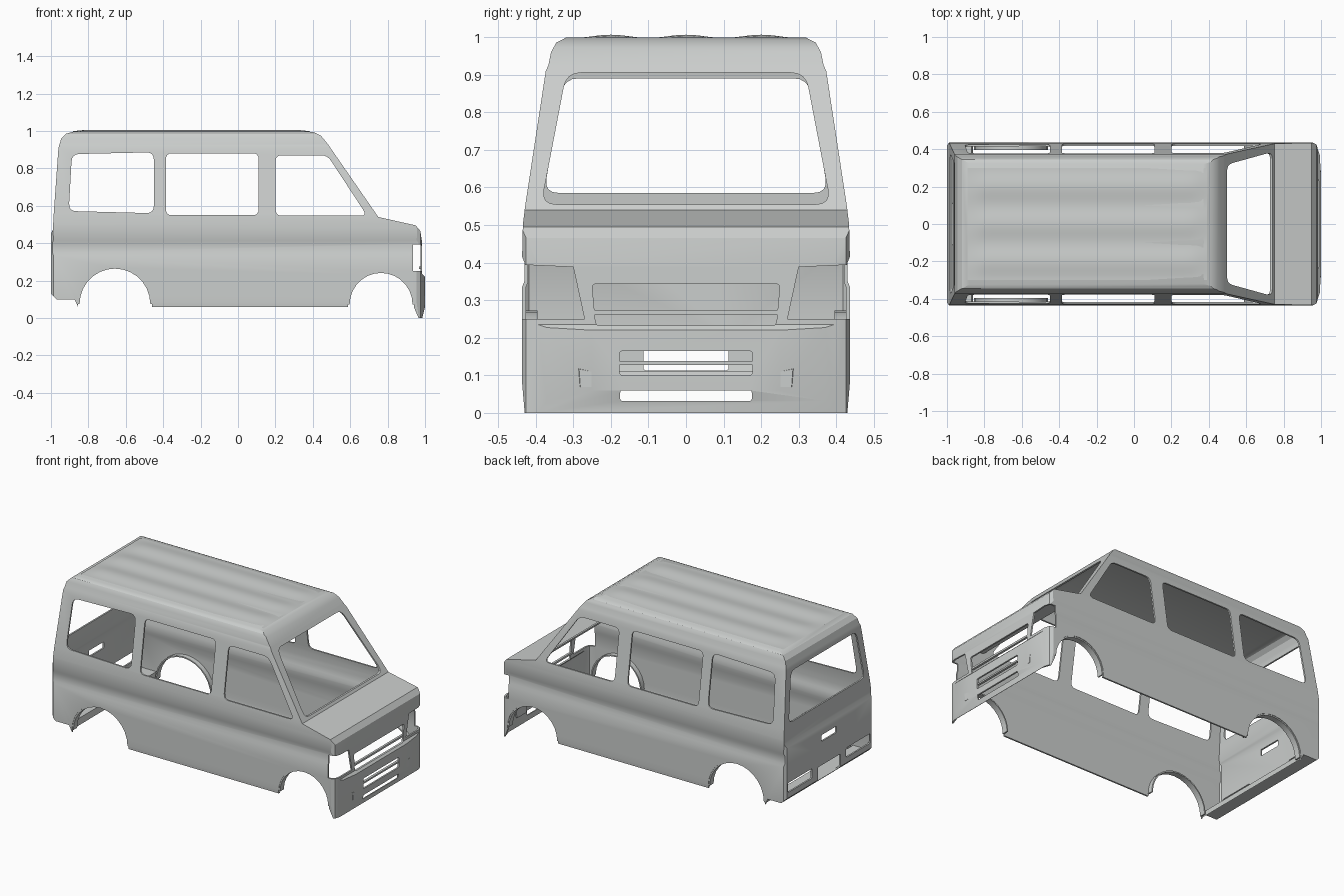
import bpy, bmesh, math
from mathutils import Vector

cube = bpy.data.objects.get("Cube")
if cube:
    bpy.data.objects.remove(cube, do_unlink=True)

paint = bpy.data.materials.new("light_grey_paint")
paint.use_nodes = True
GREY = (0.6, 0.62, 0.61, 1)
paint.diffuse_color = GREY
paint.node_tree.nodes["Principled BSDF"].inputs["Base Color"].default_value = GREY


def finish(name, bm):
    bmesh.ops.recalc_face_normals(bm, faces=bm.faces)
    mesh = bpy.data.meshes.new(name)
    bm.to_mesh(mesh)
    bm.free()
    mesh.materials.append(paint)
    ob = bpy.data.objects.new(name, mesh)
    bpy.context.collection.objects.link(ob)
    return ob


def prism(name, pts, axis, lo, hi):
    """Extrude a 2D outline along one axis."""
    place = {"x": lambda a, b, t: (t, a, b),
             "y": lambda a, b, t: (a, t, b),
             "z": lambda a, b, t: (a, b, t)}[axis]
    bm = bmesh.new()
    ends = [[bm.verts.new(place(a, b, t)) for a, b in pts] for t in (lo, hi)]
    bm.faces.new(ends[0])
    bm.faces.new(ends[1])
    n = len(pts)
    for i in range(n):
        j = (i + 1) % n
        bm.faces.new((ends[0][i], ends[0][j], ends[1][j], ends[1][i]))
    return finish(name, bm)


def rounded(pts, r):
    """Replace each corner with a short curve."""
    out = []
    for i, p in enumerate(pts):
        p = Vector(p)
        a, b = Vector(pts[i - 1]) - p, Vector(pts[(i + 1) % len(pts)]) - p
        a, b = a.normalized() * r, b.normalized() * r
        for k in range(5):
            t = k / 4
            out.append(tuple(p + a * (1 - t) ** 2 + b * t ** 2))
    return out


def inset(pts, d):
    """Move every edge of an outline inward by d."""
    n = len(pts)
    v = [Vector(p) for p in pts]
    area = sum(v[i - 1].x * v[i].y - v[i].x * v[i - 1].y for i in range(n))
    s = 1 if area > 0 else -1
    out = []
    for i in range(n):
        e, f = (v[i] - v[i - 1]).normalized(), (v[(i + 1) % n] - v[i]).normalized()
        m, k = Vector((-e.y, e.x)) * s, Vector((-f.y, f.x)) * s
        out.append(tuple(v[i] + (m + k) * d / max(1 + m.dot(k), 0.4)))
    return out


def mirrored(half):
    return half + [(-a, b) for a, b in reversed(half)]


def boolean(ob, tool, op):
    mod = ob.modifiers.new(op, "BOOLEAN")
    mod.operation, mod.solver, mod.object = op, "EXACT", tool
    bpy.context.view_layer.objects.active = ob
    bpy.ops.object.modifier_apply(modifier=mod.name)
    bpy.data.objects.remove(tool, do_unlink=True)


# Outlines of the body: side, cross-section and plan
side = [(-.97, .1), (-.875, .1), (-.855, .059), (.94, .059), (.965, 0), (.985, 0),
        (1, .06), (1, .22), (.985, .235), (.985, .4), (.975, .465), (.95, .495),
        (.75, .54), (.48, .93), (.445, .973), (.41, .992), (.37, .998),
        (-.88, .996), (-.92, .985), (-.945, .96), (-.96, .91), (-.985, .56),
        (-.99, .47), (-1, .45), (-1, .13)]
section = mirrored([(.425, -.05), (.436, .08), (.436, .335), (.43, .35), (.43, .4),
                    (.436, .415), (.434, .5), (.428, .55), (.373, .91), (.366, .925),
                    (.359, .96), (.345, .985), (.32, .998)])
plan = [(x, y) for x, y in [(-1.01, .41), (-.975, .45), (.93, .45), (.975, .425),
                            (.993, .37), (1.003, .2)]]
plan += [(x, -y) for x, y in reversed(plan)]


def hull(name, prof, sec, pln):
    ob = prism(name, prof, "y", -.6, .6)
    boolean(ob, prism("cross_section", sec, "x", -1.2, 1.2), "INTERSECT")
    boolean(ob, prism("plan", pln, "z", -.5, 1.5), "INTERSECT")
    return ob


# Hollow body shell, open underneath
T = .01
inner_side = [(q[0], q[1] - (.06 if p[1] < .06 else 0))
              for p, q in zip(side, inset(side, T))]
body = hull("body_shell", side, section, plan)
boolean(body, hull("hollow", inner_side, inset(section, T), inset(plan, T)), "DIFFERENCE")


def cut(pts, axis, lo, hi, r=0):
    boolean(body, prism("cutter", rounded(pts, r) if r else pts, axis, lo, hi), "DIFFERENCE")


def box(a, b, c, d):
    return [(a, c), (b, c), (b, d), (a, d)]


# Side windows
cut([(-.905, .572), (-.45, .56), (-.45, .886), (-.888, .876)], "y", -.6, .6, .04)
cut(box(-.385, .11, .55, .88), "y", -.6, .6, .03)
cut([(.2, .547), (.69, .547), (.478, .87), (.2, .87)], "y", -.6, .6, .035)

# Windscreen and rear window
cut(mirrored([(.385, .555), (.318, .905)]), "x", .3, .95, .04)
cut(mirrored([(.378, .585), (.325, .89)]), "x", -1.1, -.8, .04)

# Wheel arches with inner lips
for label, cx, cz, r in (("rear", -.658, .075, .197), ("front", .765, .073, .176)):
    ring = [(math.cos(math.pi * k / 14), math.sin(math.pi * k / 14)) for k in range(15)]
    arc = [(cx + r * c, cz + r * s) for c, s in ring]
    cut([(cx + r, -.2)] + arc + [(cx - r, -.2)], "y", -.6, .6)
    lip = arc + [(cx + (r - .008) * c, cz + (r - .008) * s) for c, s in reversed(ring)]
    for name, y in (("left", .395), ("right", -.433)):
        prism(f"{label}_arch_lip_{name}", lip, "y", y, y + .038)

# Headlight and tail light openings
for s in (1, -1):
    lamp = [(.27, .25), (.5, .25), (.5, .397), (.3, .388)]
    cut([(a * s, b) for a, b in lamp], "x", .935, 1.1)
    cut(box(.17 * s, .41 * s, .165, .225), "x", -1.1, -.93, .012)

# Grille, bumper and rear plate openings
cut(mirrored([(.24, .232), (.25, .343)]), "x", .9, 1.1, .012)
cut(box(-.177, .177, .1, .165), "x", .9, 1.1, .01)
cut(box(-.175, .175, .032, .06), "x", .9, 1.1, .006)
cut(box(-.113, .113, .113, .21), "x", -1.1, -.93, .008)
cut(box(-.075, .075, .36, .4), "x", -1.1, -.9, .006)

# Slats across the openings
prism("grille_slat", box(-.25, .25, .262, .274), "x", .968, .982)
prism("bumper_slat", box(-.18, .18, .128, .138), "x", .982, .997)

# Tapered fog lamp pods on the bumper
for name, s in (("left", 1), ("right", -1)):
    pod = prism(f"fog_pod_{name}", [(.2 * s, .062), (.295 * s, .062), (.3 * s, .13), (.2 * s, .11)],
                "x", .975, 1)
    for v in pod.data.vertices:
        if v.co.x > .99:
            v.co.y += (.248 * s - v.co.y) * .3
            v.co.z += (.085 - v.co.z) * .3

# Raised ribs along the roof
bm = bmesh.new()
bmesh.ops.create_grid(bm, x_segments=30, y_segments=48, size=1)
for v in bm.verts:
    u = v.co.x
    x, y = -.25 + .64 * u, .3 * v.co.y
    fade = min(1, (1 - abs(u)) * 9)
    v.co = (x, y, .9975 + .0085 * fade * math.cos(math.pi * y / .2) ** 2)
finish("roof_ribs", bm)

# Smooth the gentle bends and keep the edges crisp
for ob in bpy.context.collection.objects:
    if ob.type == "MESH" and paint.name in ob.data.materials:
        bpy.ops.object.select_all(action="DESELECT")
        ob.select_set(True)
        bpy.context.view_layer.objects.active = ob
        bpy.ops.object.shade_smooth_by_angle(angle=math.radians(28))
